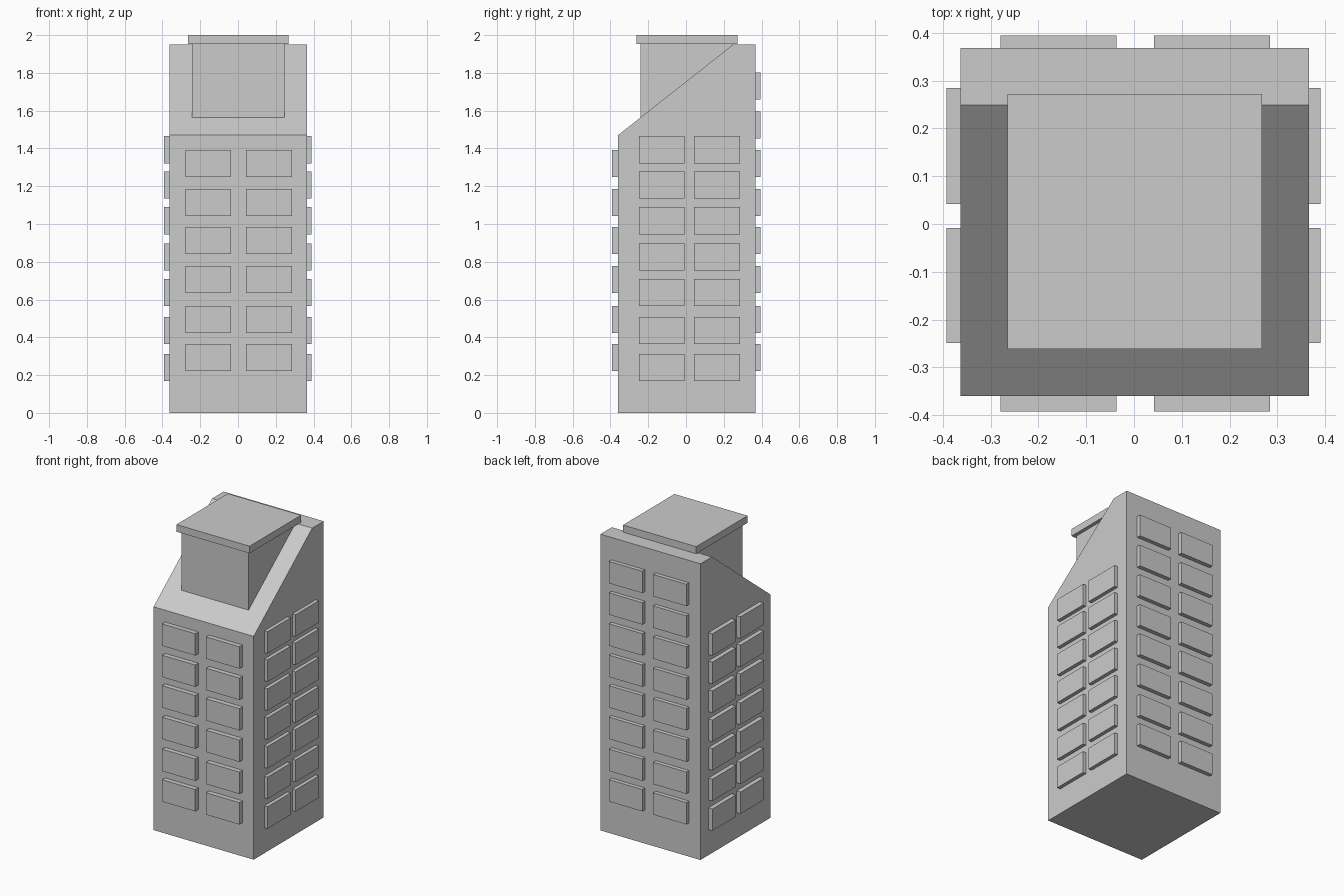
import bpy, bmesh

if "Cube" in bpy.data.objects:
    bpy.data.objects.remove(bpy.data.objects["Cube"])

def make_object(name, bm):
    bmesh.ops.recalc_face_normals(bm, faces=bm.faces[:])
    mesh = bpy.data.meshes.new(name)
    bm.to_mesh(mesh)
    bm.free()
    obj = bpy.data.objects.new(name, mesh)
    bpy.context.collection.objects.link(obj)
    return obj

def add_box(bm, x, y, z):
    verts = bmesh.ops.create_cube(bm, size=1)["verts"]
    for v in verts:
        for i, (a, b) in enumerate((x, y, z)):
            v.co[i] = a if v.co[i] < 0 else b

def box(name, x, y, z):
    bm = bmesh.new()
    add_box(bm, x, y, z)
    return make_object(name, bm)

# Main block: slanted-roof side profile extruded across x
X0, X1, Y0, Y1 = -0.363, 0.366, -0.36, 0.368
profile = [(Y0, 0), (Y1, 0), (Y1, 1.95), (0.249, 1.95), (Y0, 1.47)]
bm = bmesh.new()
side = bm.faces.new([bm.verts.new((X0, y, z)) for y, z in profile])
ext = bmesh.ops.extrude_face_region(bm, geom=[side], use_keep_orig=True)
bmesh.ops.translate(bm, vec=(X1 - X0, 0, 0),
                    verts=[g for g in ext["geom"] if isinstance(g, bmesh.types.BMVert)])
make_object("building_body", bm)

# Roof tower and its overhanging cap
box("roof_tower", (-0.243, 0.245), (-0.24, 0.248), (1.40, 1.96))
box("tower_cap", (-0.265, 0.268), (-0.262, 0.272), (1.953, 2.0))

# Window panels, two columns per wall
HALF = 0.072
wide_cols = [(-0.279, -0.037), (0.042, 0.285)]
side_cols = [(-0.249, -0.008), (0.042, 0.285)]
front_rows = [0.294, 0.495, 0.706, 0.913, 1.114, 1.32]
back_rows = front_rows + [1.524, 1.731]
side_rows = [0.24, 0.436, 0.637, 0.826, 1.017, 1.207, 1.393]

def windows(name, cols, rows, depth, facing_y):
    bm = bmesh.new()
    for c in cols:
        for z in rows:
            x, y = (c, depth) if facing_y else (depth, c)
            add_box(bm, x, y, (z - HALF, z + HALF))
    make_object(name, bm)

windows("front_windows", wide_cols, front_rows, (-0.392, -0.34), True)
windows("back_windows", wide_cols, back_rows, (0.34, 0.395), True)
windows("left_windows", side_cols, side_rows, (-0.392, -0.34), False)
windows("right_windows", side_cols, side_rows, (0.34, 0.39), False)
